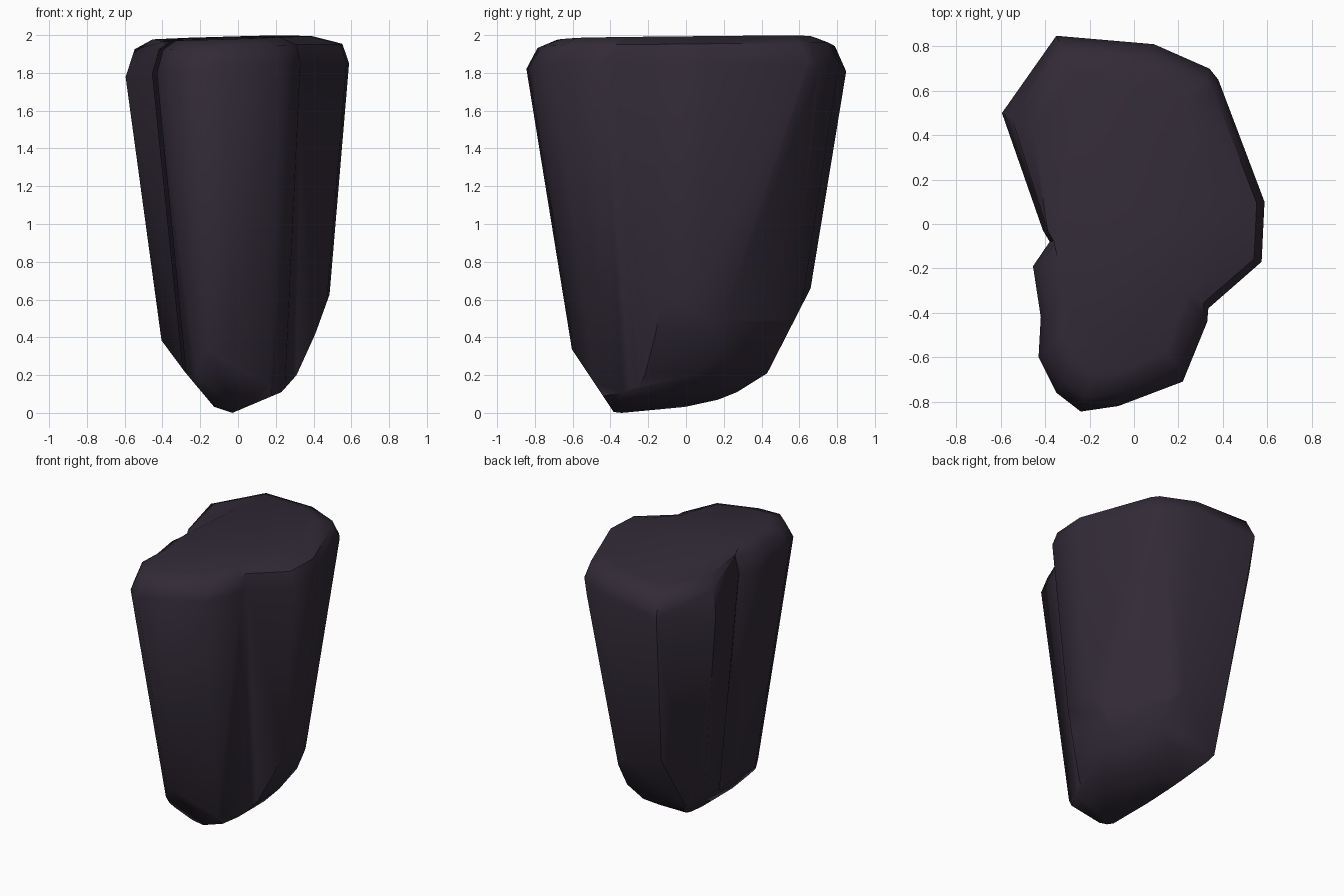
import bpy, bmesh, math
from mathutils import Vector

if "Cube" in bpy.data.objects:
    bpy.data.objects.remove(bpy.data.objects["Cube"])

# Plan outline of the rock at its widest level
OUTLINE = [(-0.24, -0.845), (-0.07, -0.82), (0.22, -0.71), (0.33, -0.44),
           (0.335, -0.38), (0.575, -0.17), (0.588, 0.10), (0.38, 0.65),
           (0.34, 0.70), (0.09, 0.81), (-0.35, 0.848), (-0.595, 0.50),
           (-0.41, -0.03), (-0.38, -0.08), (-0.455, -0.19), (-0.42, -0.42),
           (-0.43, -0.60), (-0.35, -0.76)]

# Convex underside profiles, each as (distance along a heading, z)
UNDER_X = [(-0.41, 0.37), (-0.28, 0.215), (-0.15, 0.04), (-0.03, 0.0),
           (0.23, 0.11), (0.31, 0.20), (0.41, 0.42), (0.475, 0.60)]
UNDER_Y = [(-0.60, 0.33), (-0.38, 0.0), (-0.15, 0.0), (0.17, 0.07),
           (0.27, 0.11), (0.43, 0.21), (0.66, 0.66)]
UNDER_DIAGONAL = [(-0.498, 0.245), (-0.457, 0.14), (-0.31, 0.03), (-0.22, 0.0),
                  (0.18, 0.11), (0.396, 0.31), (0.457, 0.49), (0.685, 1.85)]

bm = bmesh.new()


def ring(left, right, depth, height, spare_notches=False):
    """One cross-section: outline scaled per side, height given by a rule."""
    verts = []
    for x, y in OUTLINE:
        # the rim pulls in less where the side notches already cut inward
        k = min(1, max(0.1, (math.hypot(x, y) - 0.38) / 0.2)) if spare_notches else 1
        px = x * (1 - k * (1 - (right if x > 0 else left)))
        py = y * (1 - k * (1 - depth))
        verts.append(bm.verts.new((px, py, height(px, py))))
    return verts


# Tapered body with a two-step worn rim and a slightly tilted top
rings = [ring(0.57, 0.72, 0.631, lambda x, y: -0.1),
         ring(1.0, 1.0, 1.0, lambda x, y: 1.85 + 0.12 * min(x, 0)),
         ring(0.92, 0.94, 0.93, lambda x, y: 1.953 + 0.06 * min(x, 0) + 0.01 * y),
         ring(0.76, 0.67, 0.81,
              lambda x, y: 1.987 + 0.01 * y + 0.03 * min(x, 0.22))]
n = len(OUTLINE)
for a, b in zip(rings, rings[1:]):
    for i in range(n):
        j = (i + 1) % n
        bm.faces.new((a[i], a[j], b[j], b[i]))
bm.faces.new(rings[0][::-1])
bm.faces.new(rings[-1])

# Ease the rim's notch corners back out towards the side walls
for lower, upper, (x, y) in zip(rings[1], rings[3], OUTLINE):
    if math.hypot(x, y) < 0.48:
        upper.co.x, upper.co.y = lower.co.x * 0.95, lower.co.y * 0.98
        upper.co.z = 1.965


def chip(point, normal):
    """Slice off everything beyond the plane and close the cut."""
    geom = bm.verts[:] + bm.edges[:] + bm.faces[:]
    bmesh.ops.bisect_plane(bm, geom=geom, dist=1e-5, plane_co=point,
                           plane_no=normal, clear_outer=True)
    border = [e for e in bm.edges if e.is_boundary]
    if border:
        bmesh.ops.holes_fill(bm, edges=border, sides=0)


# Chipped underside, cut along three headings
for profile, degrees in ((UNDER_X, 0), (UNDER_Y, 90), (UNDER_DIAGONAL, 35)):
    heading = Vector((math.cos(math.radians(degrees)),
                      math.sin(math.radians(degrees)), 0))
    for (u0, z0), (u1, z1) in zip(profile, profile[1:]):
        point = heading * u0 + Vector((0, 0, z0))
        normal = heading * (z1 - z0) + Vector((0, 0, u0 - u1))
        chip(point, normal.normalized())

bmesh.ops.remove_doubles(bm, verts=bm.verts[:], dist=0.004)
bmesh.ops.recalc_face_normals(bm, faces=bm.faces[:])

mesh = bpy.data.meshes.new("rock_pillar")
bm.to_mesh(mesh)
bm.free()
rock = bpy.data.objects.new("rock_pillar", mesh)
bpy.context.collection.objects.link(rock)

# Dark purple stone
stone = bpy.data.materials.new("dark_purple_stone")
stone.diffuse_color = (0.032, 0.024, 0.038, 1)
stone.use_nodes = True
stone.node_tree.nodes["Principled BSDF"].inputs["Base Color"].default_value = stone.diffuse_color
mesh.materials.append(stone)

bpy.context.view_layer.objects.active = rock
rock.select_set(True)
bpy.ops.object.shade_smooth_by_angle(angle=math.radians(50))
